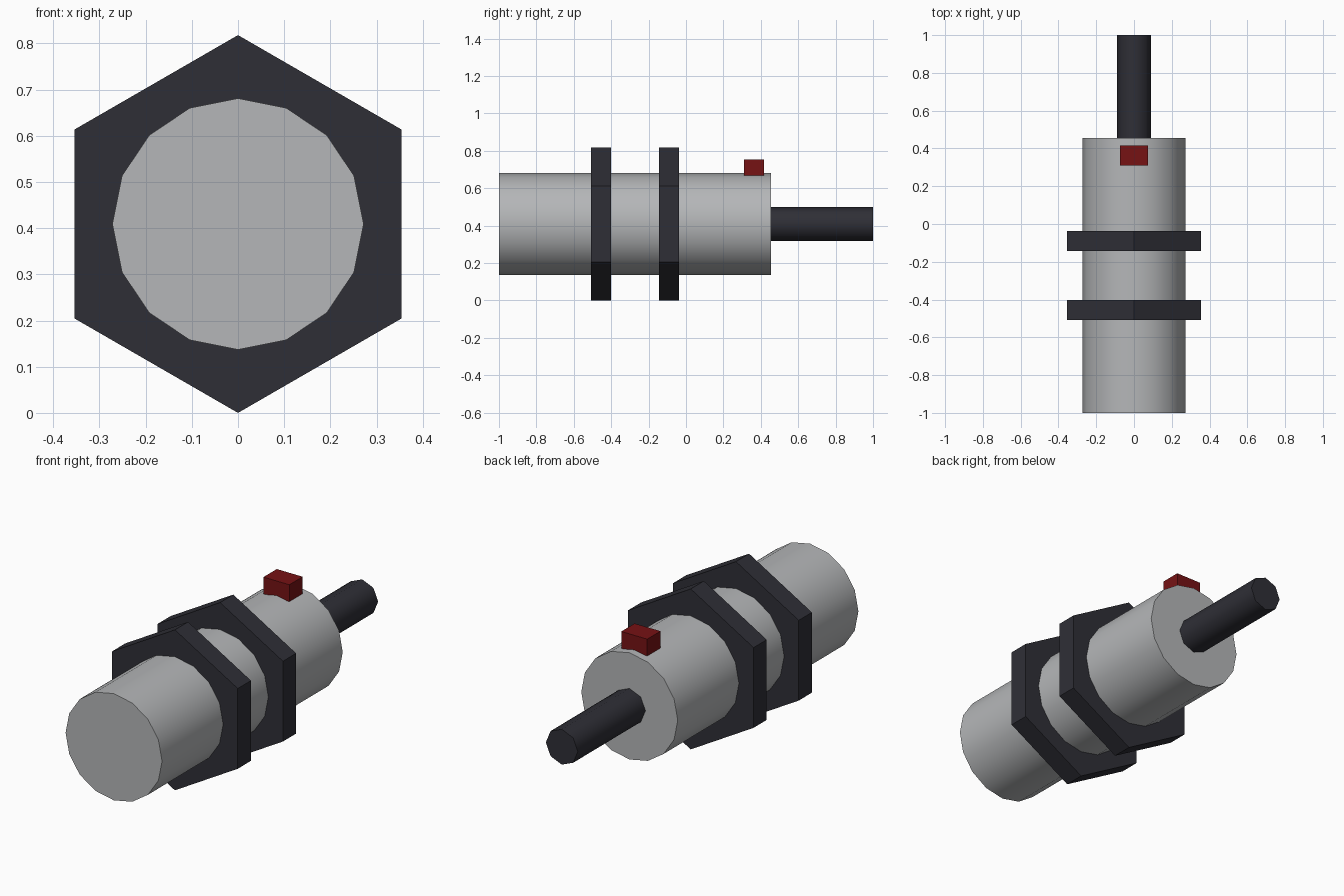
import bpy
import math
from mathutils import Matrix

cube = bpy.data.objects.get("Cube")
if cube:
    bpy.data.objects.remove(cube, do_unlink=True)

AXIS_Z = 0.409


def material(name, rgb):
    m = bpy.data.materials.new(name)
    m.use_nodes = True
    m.diffuse_color = (*rgb, 1)
    m.node_tree.nodes["Principled BSDF"].inputs["Base Color"].default_value = (*rgb, 1)
    return m


def rod(name, sides, radius, y0, y1, mat, smooth_angle=None):
    """Prism lying along y, with one corner pointing straight up."""
    bpy.ops.mesh.primitive_cylinder_add(vertices=sides, radius=radius, depth=y1 - y0)
    ob = bpy.context.object
    ob.name = name
    ob.data.transform(Matrix.Rotation(math.radians(90), 4, "X"))
    ob.location = (0, (y0 + y1) / 2, AXIS_Z)
    ob.data.materials.append(mat)
    if smooth_angle:
        bpy.ops.object.shade_smooth_by_angle(angle=math.radians(smooth_angle))
    return ob


steel = material("brushed steel", (0.46, 0.47, 0.48))
dark = material("dark plastic", (0.028, 0.028, 0.037))
red = material("red lamp", (0.18, 0.006, 0.007))
orange = material("orange sensing face", (0.6, 0.14, 0.025))

# Barrel, with the sensing face set just inside its front end
rod("barrel", 16, 0.272, -1, 0.455, steel, 30)
rod("sensing_face", 16, 0.27, -0.9998, -0.96, orange, 30)

# Cable leaving the back
rod("cable", 8, 0.09, 0.45, 1, dark, 50)

# Two hexagonal mounting nuts
for name, y in (("front_nut", -0.455), ("rear_nut", -0.091)):
    rod(name, 6, AXIS_Z, y - 0.053, y + 0.053, dark)

# Indicator lamp on top of the barrel
bpy.ops.mesh.primitive_cube_add(size=1, location=(0, 0.363, 0.712))
lamp = bpy.context.object
lamp.name = "indicator_lamp"
lamp.data.transform(Matrix.Diagonal((0.146, 0.107, 0.086, 1)))
lamp.data.materials.append(red)
